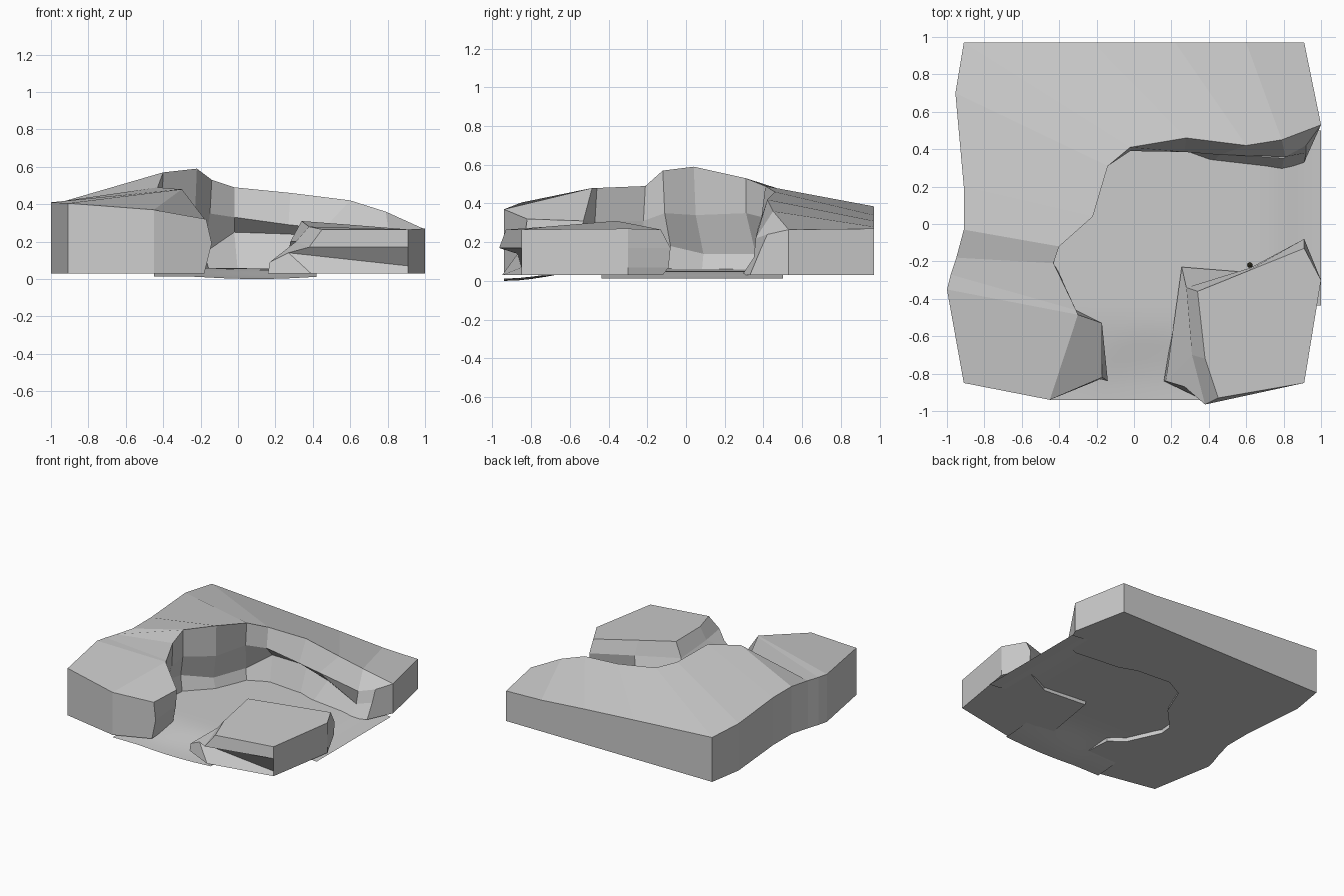
import bpy, bmesh

if "Cube" in bpy.data.objects:
    bpy.data.objects.remove(bpy.data.objects["Cube"])

BASE = 0.03


def finish(bm, name, smooth=False):
    bmesh.ops.recalc_face_normals(bm, faces=bm.faces)
    mesh = bpy.data.meshes.new(name)
    bm.to_mesh(mesh)
    bm.free()
    for p in mesh.polygons:
        p.use_smooth = smooth
    ob = bpy.data.objects.new(name, mesh)
    bpy.context.collection.objects.link(ob)
    return ob


def bridge(bm, a, b, closed):
    n = len(a)
    for i in range(n if closed else n - 1):
        j = (i + 1) % n
        bm.faces.new((a[i], a[j], b[j], b[i]))


# Cliff: strips running from the front-left end round the bend to the right end
outer = [(-.91, -.85, .405), (-1, -.35, .41), (-.98, -.27, .41), (-.95, -.18, .41),
         (-.91, -.03, .41), (-.91, .2, .41), (-.955, .7, .405), (-.91, .97, .385),
         (-.22, .97, .34), (.22, .97, .31), (.6, .97, .28), (.91, .97, .27)]
rim = [(-.45, -.94, .37), (-.30, -.485, .48), (-.31, -.46, .48), (-.43, -.21, .49),
       (-.40, -.12, .57), (-.22, .04, .59), (-.14, .31, .53), (-.02, .41, .49),
       (.28, .46, .46), (.60, .42, .42), (.79, .45, .36), (1, .53, .265)]
ledge = [(-.17, -.82, .32), (-.17, -.53, .31), (-.31, -.47, .31), (-.43, -.22, .31),
         (-.41, -.11, .35), (-.23, .05, .34), (-.15, .31, .35), (-.02, .39, .33),
         (.27, .385, .29), (.46, .37, .27), (.81, .36, .22), (.92, .42, .24)]
belly = [(-.14, -.84, .19), (-.17, -.54, .19), (-.31, -.46, .19), (-.45, -.22, .2),
         (-.45, -.08, .18), (-.28, .09, .14), (-.18, .36, .14), (-.02, .46, .25),
         (.28, .47, .24), (.5, .42, .2), (.80, .35, .12), (.92, .38, .15)]
foot = [(-.18, -.83), (-.2, -.54), (-.31, -.46), (-.43, -.2), (-.42, -.1), (-.25, .08),
        (-.15, .32), (0, .40), (.28, .38), (.42, .33), (.79, .29), (.91, .33)]
bm = bmesh.new()
strips = [[(x, y, BASE) for x, y, z in outer], outer, rim, ledge, belly,
          [(x, y, BASE) for x, y in foot]]
rows = [[bm.verts.new(p) for p in s] for s in strips]
for k in range(len(rows)):
    bridge(bm, rows[k], rows[(k + 1) % len(rows)], False)
for end in (0, -1):
    low, top, r, l, b, f = [row[end] for row in rows]
    corner = bm.verts.new((r.co.x, r.co.y, BASE))
    bm.faces.new((low, top, r, corner))
    bm.faces.new((corner, r, l, b, f))
    bm.faces.new((low, corner, f))
finish(bm, "cliff")

# Separate boulder at the front right: top, waist, skirt and base rings
rings = [
    [(.34, -.36, .31), (.60, -.255, .29), (.91, -.13, .265), (1, -.3, .27),
     (.91, -.85, .265), (.45, -.93, .265), (.38, -.72, .28)],
    [(.28, -.34, .2), (.62, -.235, .17), (.91, -.08, .17), (1, -.3, .17),
     (.91, -.85, .17), (.38, -.965, .17), (.31, -.70, .2)],
    [(.255, -.23, .07), (.63, -.26, .07), (.91, -.09, .07), (1, -.3, .07),
     (.91, -.85, .07), (.27, -.87, .14), (.17, -.84, .09)],
    [(.26, -.24, BASE), (.62, -.27, BASE), (.91, -.12, BASE), (1, -.3, BASE),
     (.91, -.85, BASE), (.39, -.95, BASE), (.16, -.84, BASE)]]
bm = bmesh.new()
rows = [[bm.verts.new(p) for p in s] for s in rings]
for a, b in zip(rows, rows[1:]):
    bridge(bm, a, b, True)
bm.faces.new(rows[0])
bm.faces.new(rows[-1])
finish(bm, "boulder")


# Smooth canyon floor: a gentle plateau sinking towards the two open ends
def ramp(t):
    t = max(0, min(1, t))
    return t * t * (3 - 2 * t)


def floor_height(x, y):
    tilt = .058 - .012 * x
    return .012 + (tilt - .012) * ramp((y + .94) / .5) * ramp((1 - x) / .3)


N = 20
bm = bmesh.new()
grid = []
for i in range(N + 1):
    y = -.94 + 1.44 * i / N
    row = []
    for j in range(N + 1):
        x = -.45 + 1.45 * j / N
        row.append(bm.verts.new((x, y, floor_height(x, y))))
    grid.append(row)
for a, b in zip(grid, grid[1:]):
    bridge(bm, a, b, False)
hidden = [f for f in bm.faces
          if f.calc_center_median().x > .42 and f.calc_center_median().y < -.4]
bmesh.ops.delete(bm, geom=hidden, context='FACES')
for v in bm.verts:
    v.co.z -= .012 * max(0, 1 - ((v.co.x - .1) ** 2 + (v.co.y + .9) ** 2) / .1)
finish(bm, "canyon_floor", True)

# Tiny dark pebble behind the boulder
bm = bmesh.new()
bmesh.ops.create_icosphere(bm, subdivisions=1, radius=.016)
pebble = finish(bm, "pebble")
pebble.location = (.62, -.22, .075)
mat = bpy.data.materials.new("dark_stone")
mat.diffuse_color = (.06, .055, .03, 1)
mat.use_nodes = True
mat.node_tree.nodes["Principled BSDF"].inputs["Base Color"].default_value = mat.diffuse_color
pebble.data.materials.append(mat)
